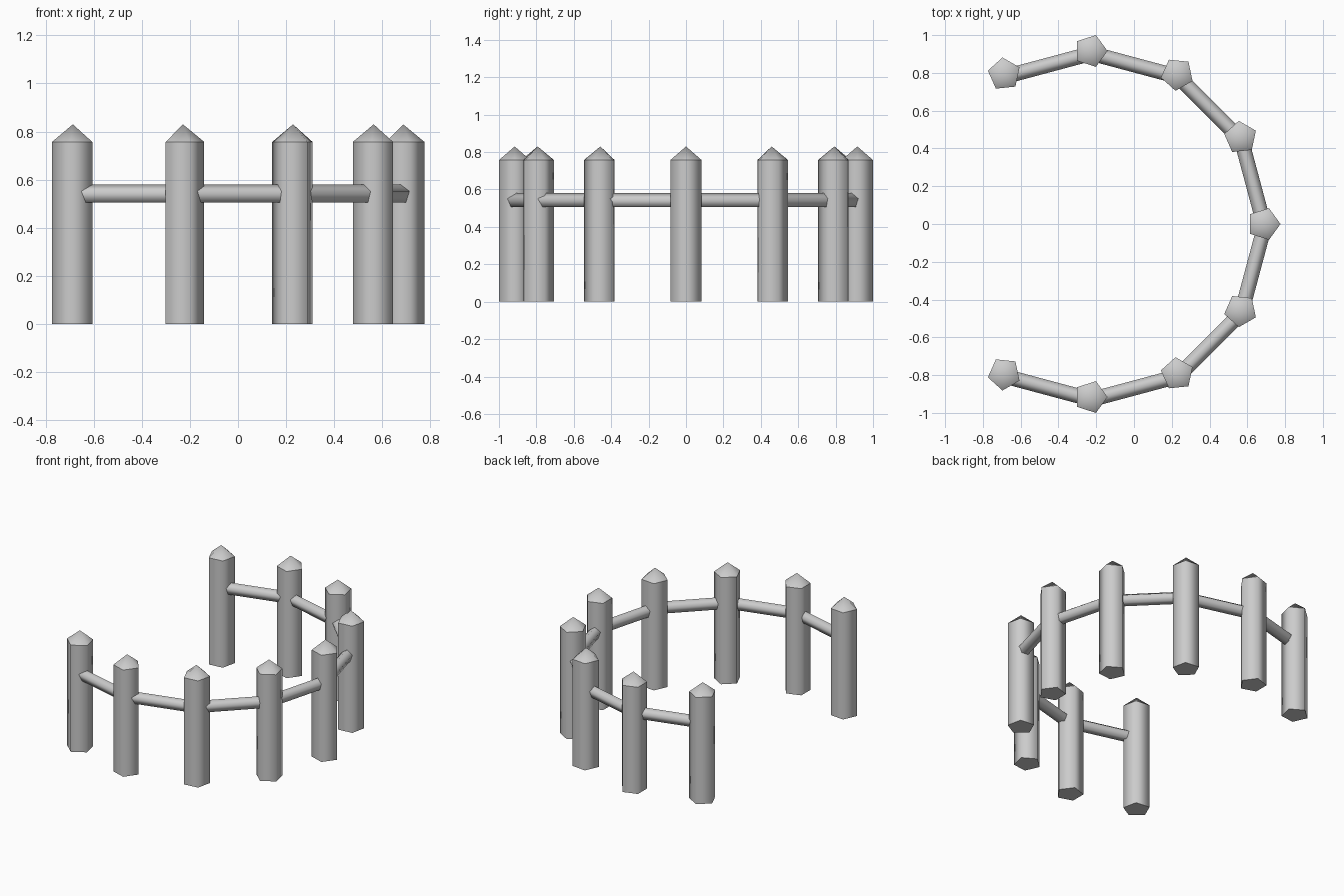
import bpy, bmesh, math
from mathutils import Matrix, Vector

cube = bpy.data.objects.get("Cube")
if cube:
    bpy.data.objects.remove(cube, do_unlink=True)

RING_R, RING_X = 0.916, -0.229
POST_R, POST_H, TIP_H = 0.0885, 0.757, 0.83
RAIL_R, RAIL_Z = 0.0415, 0.539
RAIL_SHIFT = Vector((0.004, -0.013, RAIL_Z))

grey = bpy.data.materials.new("plain_grey")
grey.use_nodes = True
colour = (0.6, 0.6, 0.6, 1)
grey.diffuse_color = colour
grey.node_tree.nodes["Principled BSDF"].inputs["Base Color"].default_value = colour


def finish(name, bm, matrix):
    """Round the shading around the sides, keep the rims crisp."""
    for f in bm.faces:
        f.smooth = True
    for e in bm.edges:
        a, b = e.verts
        e.smooth = not (abs(a.co.z - b.co.z) < 1e-5)
    mesh = bpy.data.meshes.new(name)
    bm.to_mesh(mesh)
    bm.free()
    mesh.materials.append(grey)
    obj = bpy.data.objects.new(name, mesh)
    obj.matrix_world = matrix
    bpy.context.collection.objects.link(obj)


def prism(radius, length):
    """Five-sided prism standing on z = 0, first corner towards +x."""
    bm = bmesh.new()
    ring = [bm.verts.new((radius * math.cos(a), radius * math.sin(a), 0))
            for a in (math.tau * i / 5 for i in range(5))]
    base = bm.faces.new(ring)
    out = bmesh.ops.extrude_face_region(bm, geom=[base], use_keep_orig=True)["geom"]
    top = [f for f in out if isinstance(f, bmesh.types.BMFace)][0]
    bmesh.ops.translate(bm, vec=(0, 0, length), verts=top.verts)
    bmesh.ops.recalc_face_normals(bm, faces=bm.faces)
    return bm, top


def ring_point(angle):
    return Vector((RING_X + RING_R * math.cos(angle), RING_R * math.sin(angle), 0))


angles = [math.radians(a) for a in range(-120, 121, 30)]

# Pointed posts, each turned a little further than the last
for i, a in enumerate(angles):
    bm, top = prism(POST_R, POST_H)
    tip = bmesh.ops.poke(bm, faces=[top])["verts"][0]
    tip.co.z = TIP_H
    finish(f"post_{i + 1}", bm,
           Matrix.Translation(ring_point(a)) @ Matrix.Rotation(0.8 * a, 4, "Z"))

# Rails joining neighbouring posts, one corner upwards
for i, (a, b) in enumerate(zip(angles, angles[1:])):
    start, end = ring_point(a), ring_point(b)
    axis = (end - start).normalized()
    up = Vector((0, 0, 1))
    turn = Matrix((up, axis.cross(up), axis)).transposed().to_4x4()
    bm, top = prism(RAIL_R, (end - start).length)
    finish(f"rail_{i + 1}", bm, Matrix.Translation(start + RAIL_SHIFT) @ turn)
